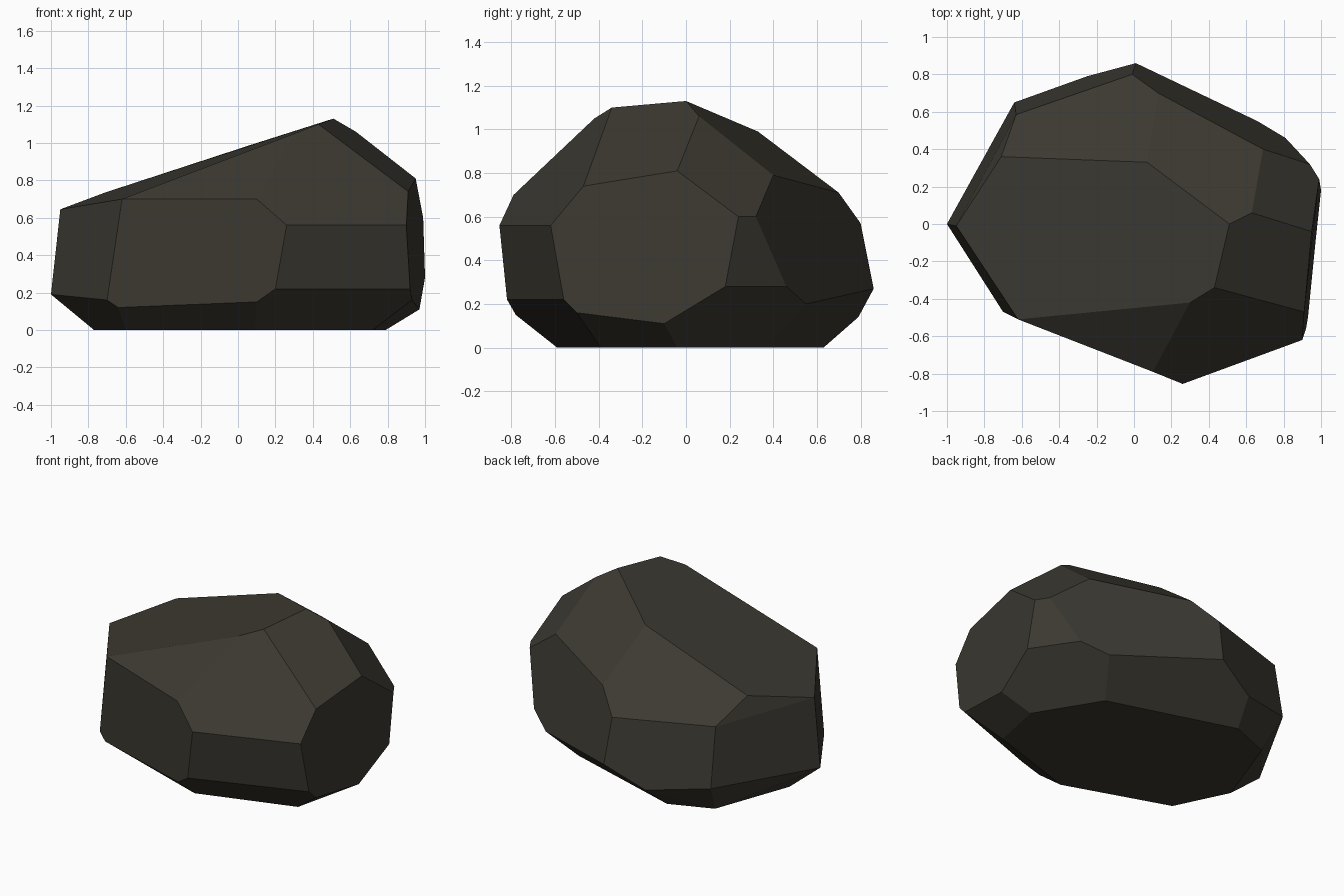
import bpy
import bmesh
from math import radians

# Remove the default object
default_cube = bpy.data.objects.get("Cube")
if default_cube:
    bpy.data.objects.remove(default_cube, do_unlink=True)


def make_material(name, colour):
    """Create one plain flat-coloured material."""
    material = bpy.data.materials.new(name)
    material.use_nodes = True
    material.diffuse_color = colour
    shader = material.node_tree.nodes.get("Principled BSDF")
    shader.inputs["Base Color"].default_value = colour
    shader.inputs["Roughness"].default_value = 1
    return material


def make_chiselled_stone(name, corners, material, flatten_angle):
    """Wrap a convex skin around the corners and merge nearly flat facets."""
    mesh = bpy.data.meshes.new(name)
    stone = bpy.data.objects.new(name, mesh)
    bpy.context.collection.objects.link(stone)

    bm = bmesh.new()
    for corner in corners:
        bm.verts.new(corner)
    hull = bmesh.ops.convex_hull(bm, input=bm.verts[:])
    unused = [v for v in hull["geom_interior"] if isinstance(v, bmesh.types.BMVert)]
    bmesh.ops.delete(bm, geom=unused, context="VERTS")

    # Join triangles into broad, flat chisel planes
    bmesh.ops.dissolve_limit(
        bm, angle_limit=flatten_angle, verts=bm.verts[:], edges=bm.edges[:]
    )
    bmesh.ops.recalc_face_normals(bm, faces=bm.faces[:])
    for face in bm.faces:
        face.smooth = False
    bm.to_mesh(mesh)
    bm.free()
    mesh.materials.append(material)
    return stone


# Sloping crown, rising from the right end to the peak
crown = [
    (-.95, -.01, .645), (-.71, .36, .735), (.07, .33, .99), (.51, 0, 1.13),
    (.63, .06, 1.06), (.43, -.34, 1.1), (.3, -.42, 1.05), (-.55, -.49, .73),
]

# Shoulder corners, where the upper facets meet the sides
shoulder = [
    (-.62, -.51, .7), (.1, -.79, .7), (.26, -.855, .56), (.9, -.62, .56),
    (.91, -.47, .74), (.95, -.04, .81), (.69, .4, .79), (.13, .7, .71),
    (-.01, .8, .57), (-.63, .585, .59), (.99, .24, .6), (.94, .32, .6),
]

# Skirt corners, where the sides turn under
skirt = [
    (1, .18, .28), (.81, .46, .28), (.66, .55, .2), (.01, .86, .27),
    (-.25, .79, .14), (-.64, .65, .2), (-1, 0, .19), (-.7, -.47, .16),
    (-.64, -.5, .12), (.1, -.78, .15), (.2, -.82, .22), (.92, -.56, .22),
    (.93, -.5, .16), (.97, -.1, .11),
]

# Flat footprint resting on the ground
footprint = [
    (.79, -.04), (.54, .37), (-.3, .63), (-.58, .52),
    (-.77, 0), (-.6, -.35), (.09, -.59), (.72, -.39),
]
base = [(x, y, 0) for x, y in footprint]

dark_stone = make_material("dark_olive_stone", (.045, .041, .031, 1))
make_chiselled_stone("boulder", crown + shoulder + skirt + base, dark_stone, radians(7))
